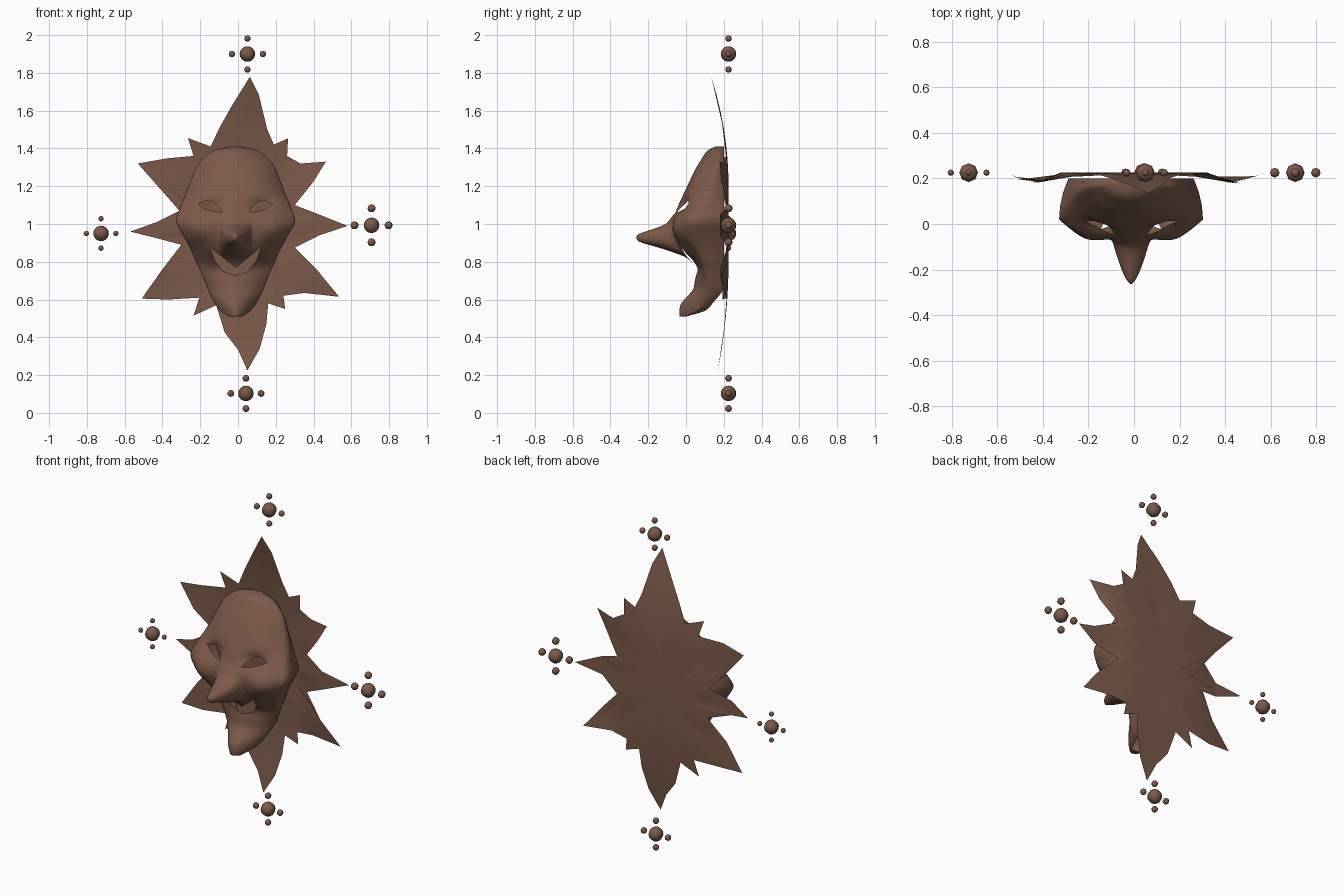
import bpy, bmesh, math
from mathutils import Vector

if "Cube" in bpy.data.objects:
    bpy.data.objects.remove(bpy.data.objects["Cube"])

brown = bpy.data.materials.new("warm brown")
brown.diffuse_color = (0.2, 0.102, 0.068, 1)
brown.use_nodes = True
brown.node_tree.nodes["Principled BSDF"].inputs["Base Color"].default_value = brown.diffuse_color


def finish(bm, name):
    mesh = bpy.data.meshes.new(name)
    bm.normal_update()
    bm.to_mesh(mesh)
    bm.free()
    mesh.materials.append(brown)
    for p in mesh.polygons:
        p.use_smooth = True
    ob = bpy.data.objects.new(name, mesh)
    bpy.context.collection.objects.link(ob)
    return ob


def curve(keys, z, i=1):
    """Smooth interpolation through key rows sorted by rising z."""
    z = min(max(z, keys[0][0]), keys[-1][0])
    k = 0
    while k < len(keys) - 2 and z > keys[k + 1][0]:
        k += 1

    def slope(j):
        a, b = keys[max(j - 1, 0)], keys[min(j + 1, len(keys) - 1)]
        return (b[i] - a[i]) / (b[0] - a[0])
    h = keys[k + 1][0] - keys[k][0]
    t = (z - keys[k][0]) / h
    return ((2*t**3 - 3*t**2 + 1) * keys[k][i] + (t**3 - 2*t**2 + t) * h * slope(k)
            + (3*t**2 - 2*t**3) * keys[k + 1][i] + (t**3 - t**2) * h * slope(k + 1))


# ---- Sunburst sheet: pointed outline, gently bent at the ray tips
OUTLINE = [
    (.063, 1.78), (.11, 1.685), (.155, 1.50), (.19, 1.42), (.265, 1.453), (.26, 1.36),
    (.33, 1.32), (.465, 1.33), (.40, 1.225), (.30, 1.10), (.43, 1.05), (.58, .99),
    (.43, .94), (.30, .875), (.42, .755), (.535, .615), (.35, .635), (.24, .62),
    (.25, .55), (.16, .58), (.15, .47), (.115, .34), (.05, .225), (0, .335),
    (-.07, .425), (-.115, .57), (-.235, .515), (-.205, .61), (-.37, .60), (-.51, .605),
    (-.40, .76), (-.30, .89), (-.43, .925), (-.57, .96), (-.43, 1.01), (-.31, 1.07),
    (-.42, 1.195), (-.53, 1.32), (-.38, 1.347), (-.235, 1.36), (-.265, 1.455),
    (-.145, 1.41), (-.095, 1.515), (-.03, 1.63)]


def sheet_y(x, z):
    d = abs(z - 1)
    y = .225 - max(0, d - .2) ** 2 * (.27 if z > 1 else .17)
    if abs(x) > .33:
        y -= .045 * math.sin(math.pi * min(1, (abs(x) - .33) / .22))
    return y


bm = bmesh.new()
centre = bm.verts.new((0, .225, 1))
rings = []
for t in (.4, .75, 1):
    ring = []
    for x, z in OUTLINE:
        px, pz = x * t, 1 + (z - 1) * t
        ring.append(bm.verts.new((px, sheet_y(px, pz), pz)))
    rings.append(ring)
n = len(OUTLINE)
for i in range(n):
    j = (i + 1) % n
    bm.faces.new((centre, rings[0][i], rings[0][j]))
    for a, b in zip(rings, rings[1:]):
        bm.faces.new((a[i], b[i], b[j], a[j]))
finish(bm, "sunburst")

# ---- Mask: height, half width, front y, side y, back y, fullness
FACE = [
    (.51, .035, -.035, -.01, .0, 2), (.54, .08, -.035, .05, .10, 2),
    (.58, .11, -.025, .09, .14, 2), (.65, .145, .035, .11, .195, 2),
    (.70, .165, .047, .11, .2, 2), (.76, .19, .055, .10, .2, 2),
    (.80, .21, .03, .09, .2, 2.3), (.86, .235, -.03, .06, .2, 2.6),
    (.935, .275, -.062, .02, .2, 3), (1.015, .315, -.068, .02, .2, 3),
    (1.09, .292, -.045, .06, .2, 3), (1.165, .262, -.01, .11, .2, 3),
    (1.29, .212, .05, .15, .2, 2.5), (1.34, .18, .08, .16, .2, 2),
    (1.385, .125, .11, .17, .2, 2), (1.402, .075, .135, .175, .2, 2),
    (1.41, .03, .155, .18, .2, 2)]
NOSE = [(.80, 0), (.83, .012), (.865, .08), (.885, .135), (.905, .192), (.925, .203),
        (.945, .19), (.97, .115), (1.0, .04), (1.06, 0)]
CX = -.013
EYE = (.135, 1.10)


def face_y(x, u, z):
    yf, ys, p = (curve(FACE, z, i) for i in (2, 3, 5))
    y = yf + (ys - yf) * abs(u) ** p
    ax = abs(x)
    if .80 < z < 1.06:                      # long pointed nose
        y -= max(0, curve(NOSE, z)) * max(0, 1 - (ax / .085) ** 1.6)
    # eye sockets, then puffed cheeks
    y += .035 * math.exp(-((ax - EYE[0]) / .07) ** 2 - ((z - EYE[1]) / .04) ** 2)
    y -= .02 * math.exp(-((ax - .2) / .07) ** 2 - ((z - .97) / .06) ** 2)
    return y


bm = bmesh.new()
COLS, ROWS = 56, 90
rows = []
for r in range(ROWS + 1):
    z = .51 + .90 * r / ROWS
    w, ys, yb = (curve(FACE, z, i) for i in (1, 3, 4))
    pts = []
    for c in range(COLS + 1):
        s = 2 * c / COLS - 1
        u = s * abs(s) ** .25
        pts.append((CX + u * w, face_y(u * w, u, z), z))
    # side walls running back to the sheet
    left, right = [], []
    for t in (.33, .66, 1):
        wt, yt = w * (1 - .13 * t * t), ys + (yb - ys) * t
        left.insert(0, (CX - wt, yt, z))
        right.append((CX + wt, yt, z))
    rows.append([bm.verts.new(p) for p in left + pts + right])
for a, b in zip(rows, rows[1:]):
    for i in range(len(a) - 1):
        bm.faces.new((a[i], a[i + 1], b[i + 1], b[i]))
bm.faces.new(rows[0][::-1])
bm.faces.new(rows[-1])


def cut_hole(bm, poly):
    """Cut a convex opening, given as x/z points, through the front of the mask."""
    mid = Vector((sum(p[0] for p in poly), sum(p[1] for p in poly))) / len(poly)
    reach = max((Vector(p) - mid).length for p in poly) + .02
    planes = []
    for (x0, z0), (x1, z1) in zip(poly, poly[1:] + poly[:1]):
        no = Vector((z1 - z0, 0, x0 - x1)).normalized()
        co = Vector((x0, 0, z0))
        if (Vector((mid.x, 0, mid.y)) - co).dot(no) > 0:
            no = -no
        planes.append((co, no))

    def near():
        return [f for f in bm.faces if len(f.verts) < 20 and
                (Vector((f.calc_center_median().x, f.calc_center_median().z)) - mid).length < reach]
    for co, no in planes:
        fs = near()
        geom = fs + list({e for f in fs for e in f.edges}) + list({v for f in fs for v in f.verts})
        bmesh.ops.bisect_plane(bm, geom=geom, dist=1e-5, plane_co=co, plane_no=no)
    inside = [f for f in near()
              if all((f.calc_center_median() - co).dot(no) < 0 for co, no in planes)]
    bmesh.ops.delete(bm, geom=inside, context='FACES')


# ---- Slanted eye openings and smiling mouth, mirrored left and right
EYE_SHAPE = [(.07, 1.062), (.085, 1.09), (.12, 1.118), (.16, 1.122), (.2, 1.105),
             (.17, 1.085), (.12, 1.068)]
MOUTH_HALF = [(0, .768), (0, .725), (.065, .75), (.112, .81), (.132, .875)]
for side in (-1, 1):
    for shape in (EYE_SHAPE, MOUTH_HALF):
        cut_hole(bm, [(CX + side * x, z) for x, z in shape])
finish(bm, "face_mask")


# ---- Four clusters: one large bead with four small ones around it
def bead(name, x, z, r):
    bm = bmesh.new()
    bmesh.ops.create_uvsphere(bm, u_segments=8, v_segments=8, radius=r)
    finish(bm, name).location = (x, .225, z)


CLUSTERS = {"top": (.05, 1.90, .082, .017), "bottom": (.042, .103, .08, .018),
            "left": (-.725, .95, .078, .014), "right": (.707, .993, .09, .021)}
for name, (x, z, gap, small) in CLUSTERS.items():
    bead(name + "_bead", x, z, .041)
    for i, (dx, dz) in enumerate(((1, 0), (-1, 0), (0, 1), (0, -1))):
        bead(f"{name}_small_bead_{i + 1}", x + dx * gap, z + dz * gap, small)
